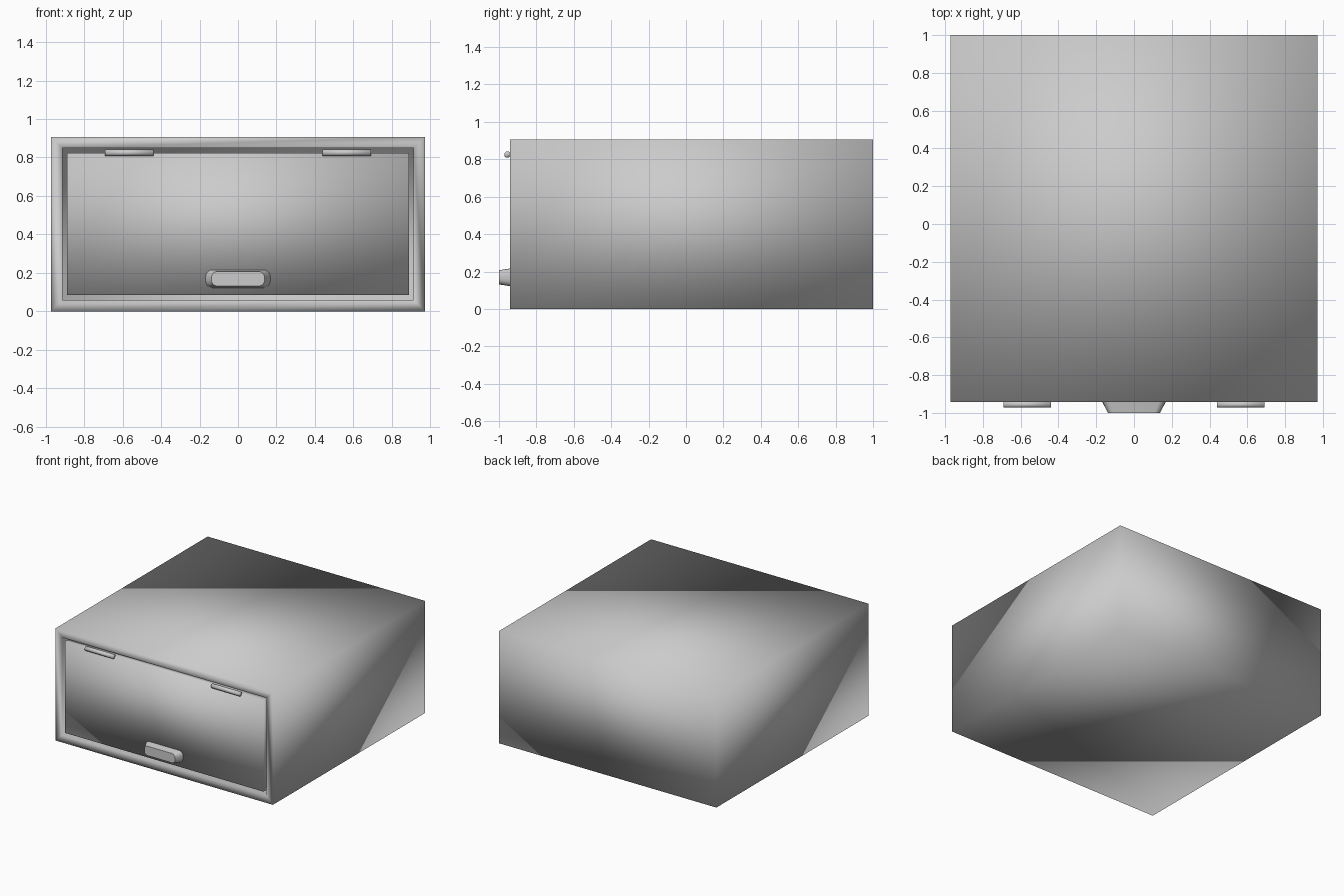
import bpy, bmesh, math
from mathutils import Matrix, Vector

if "Cube" in bpy.data.objects:
    bpy.data.objects.remove(bpy.data.objects["Cube"])

FRONT, BACK = -0.942, 1.0


def finish(name, bm):
    bmesh.ops.recalc_face_normals(bm, faces=bm.faces)
    mesh = bpy.data.meshes.new(name)
    bm.to_mesh(mesh)
    bm.free()
    ob = bpy.data.objects.new(name, mesh)
    bpy.context.collection.objects.link(ob)
    mesh.polygons.foreach_set("use_smooth", [True] * len(mesh.polygons))
    return ob


def box(bm, x, y0, y1, z0, z1):
    m = Matrix.Translation((0, (y0 + y1) / 2, (z0 + z1) / 2)) @ Matrix.Diagonal((2 * x, y1 - y0, z1 - z0, 1))
    bmesh.ops.create_cube(bm, size=1, matrix=m)


# Body: box with the front face inset and pushed inward to form the cavity
bm = bmesh.new()
box(bm, 0.972, FRONT, BACK, 0, 0.907)
bm.normal_update()
front = next(f for f in bm.faces if f.normal.y < -0.9)
bmesh.ops.inset_region(bm, faces=[front], thickness=0.0825)
cavity = bmesh.ops.extrude_discrete_faces(bm, faces=[front])["faces"][0]
for v in cavity.verts:
    v.co.y = BACK - 0.0825
finish("cabinet_body", bm)

# Door: slab sitting flush in the opening
bm = bmesh.new()
box(bm, 0.888, FRONT, FRONT + 0.06, 0.084, 0.823)
finish("door_panel", bm)


# Handle: rounded rectangle lofted to a smaller front outline
def rounded_rect(w, h, r, y, cz, steps=4):
    pts = []
    for q, (sx, sz) in enumerate(((1, 1), (-1, 1), (-1, -1), (1, -1))):
        for i in range(steps + 1):
            a = math.pi / 2 * (q + i / steps)
            pts.append(Vector((sx * (w - r) + r * math.cos(a), y, cz + sz * (h - r) + r * math.sin(a))))
    return pts


bm = bmesh.new()
rings = [[bm.verts.new(p) for p in rounded_rect(w, h, r, y, 0.169)]
         for w, h, r, y in ((0.168, 0.047, 0.036, FRONT), (0.138, 0.038, 0.03, -1.0))]
n = len(rings[0])
for i in range(n):
    j = (i + 1) % n
    bm.faces.new((rings[0][i], rings[0][j], rings[1][j], rings[1][i]))
for ring in rings:
    bm.faces.new(ring)
handle = finish("door_handle", bm)
bpy.context.view_layer.objects.active = handle
handle.select_set(True)
bpy.ops.object.shade_smooth_by_angle(angle=math.radians(40))

# Hinges: a low-sided barrel on each side of the door top
for side, x in (("left", -0.565), ("right", 0.565)):
    bm = bmesh.new()
    m = Matrix.Translation((x, -0.955, 0.825)) @ Matrix.Rotation(math.pi / 2, 4, "Y")
    bmesh.ops.create_cone(bm, cap_ends=True, segments=8, radius1=0.018, radius2=0.018, depth=0.252,
                          matrix=m @ Matrix.Rotation(math.pi / 8, 4, "Z"))
    finish("hinge_" + side, bm)
